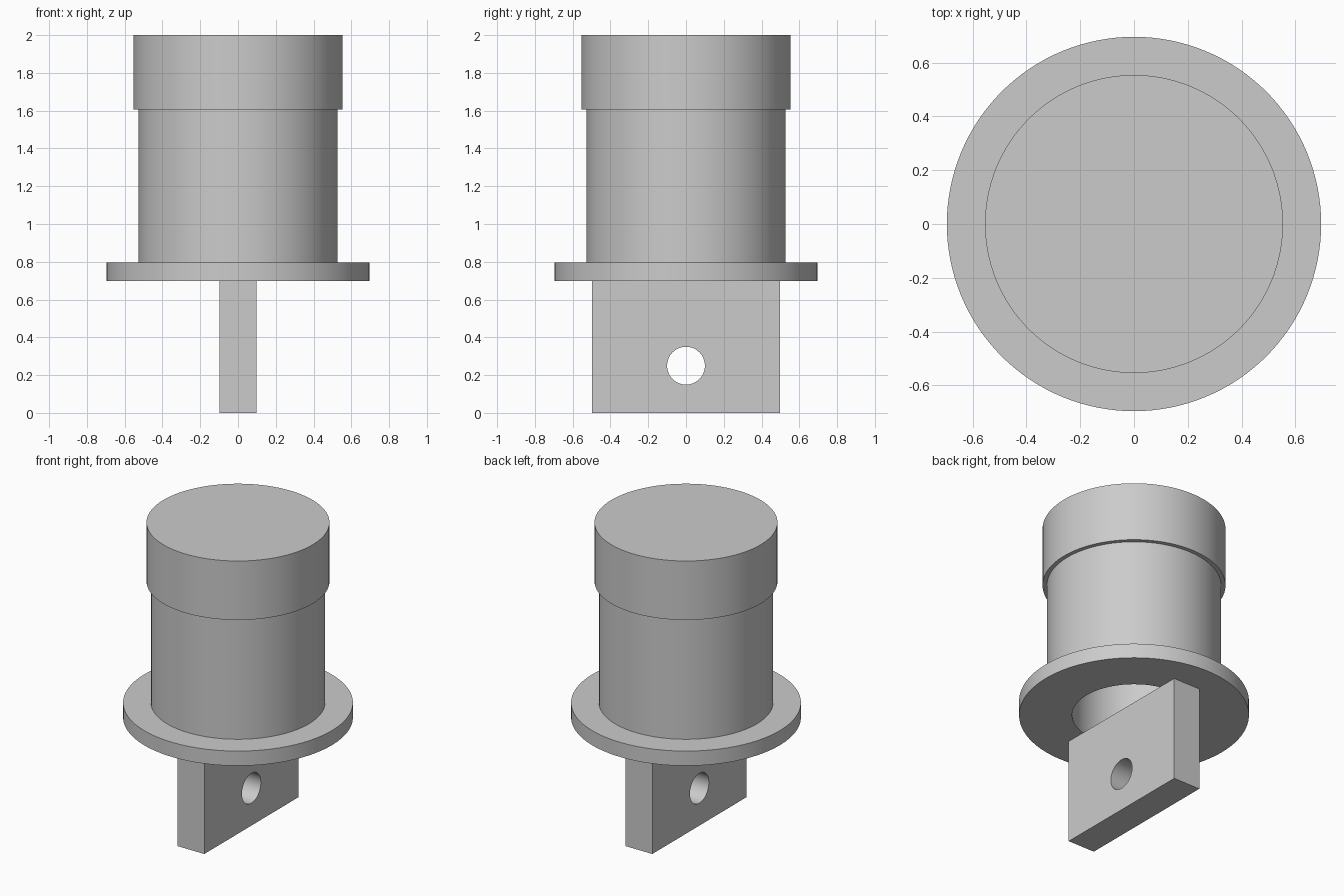
import bpy, bmesh
from math import pi, sin, cos, radians
from mathutils import Vector

if "Cube" in bpy.data.objects:
    bpy.data.objects.remove(bpy.data.objects["Cube"], do_unlink=True)

grey = bpy.data.materials.new("plain grey")
grey.use_nodes = True
colour = (0.6, 0.6, 0.6, 1)
grey.diffuse_color = colour
next(n for n in grey.node_tree.nodes
     if n.type == "BSDF_PRINCIPLED").inputs["Base Color"].default_value = colour


def finish(name, bm):
    """Turn a bmesh into a smooth-shaded object with sharp rims."""
    bmesh.ops.recalc_face_normals(bm, faces=bm.faces)
    mesh = bpy.data.meshes.new(name)
    bm.to_mesh(mesh)
    bm.free()
    mesh.materials.append(grey)
    mesh.shade_smooth()
    mesh.set_sharp_from_angle(angle=radians(30))
    obj = bpy.data.objects.new(name, mesh)
    bpy.context.collection.objects.link(obj)
    return obj


def loop(bm, points):
    """Add a closed outline of edges."""
    verts = [bm.verts.new(p) for p in points]
    return [bm.edges.new((a, b)) for a, b in zip(verts, verts[1:] + verts[:1])]


# Housing: bored barrel with a bottom flange and a wider closed cap
bore, barrel, cap, flange = 0.375, 0.527, 0.554, 0.696
flange_low, flange_top, cap_low, top = 0.698, 0.796, 1.606, 2.0
profile = [(0, cap_low), (bore, cap_low), (bore, flange_low), (flange, flange_low),
           (flange, flange_top), (barrel, flange_top), (barrel, cap_low),
           (cap, cap_low), (cap, top), (0, top)]
bm = bmesh.new()
verts = [bm.verts.new((r, 0, z)) for r, z in profile]
edges = [bm.edges.new(pair) for pair in zip(verts, verts[1:])]
bmesh.ops.spin(bm, geom=verts + edges, axis=(0, 0, 1), cent=(0, 0, 0),
               angle=2 * pi, steps=128, use_merge=True)
bmesh.ops.remove_doubles(bm, verts=bm.verts, dist=0.0001)
finish("housing", bm)

# Mounting tab: upright plate with a round cross hole
half_thick, half_wide, hole_r, hole_z, sides = 0.099, 0.497, 0.1, 0.25, 64
bm = bmesh.new()
outline = loop(bm, [(-half_thick, y, z) for y, z in
                    [(-half_wide, 0), (half_wide, 0),
                     (half_wide, flange_low), (-half_wide, flange_low)]])
hole = loop(bm, [(-half_thick, hole_r * cos(a), hole_z + hole_r * sin(a))
                 for a in (2 * pi * i / sides for i in range(sides))])
bmesh.ops.triangle_fill(bm, edges=outline + hole, use_beauty=True, normal=(1, 0, 0))
extruded = bmesh.ops.extrude_face_region(bm, geom=bm.faces[:], use_keep_orig=True)
bmesh.ops.translate(bm, vec=Vector((2 * half_thick, 0, 0)),
                    verts=[g for g in extruded["geom"] if isinstance(g, bmesh.types.BMVert)])
finish("mounting_tab", bm)
